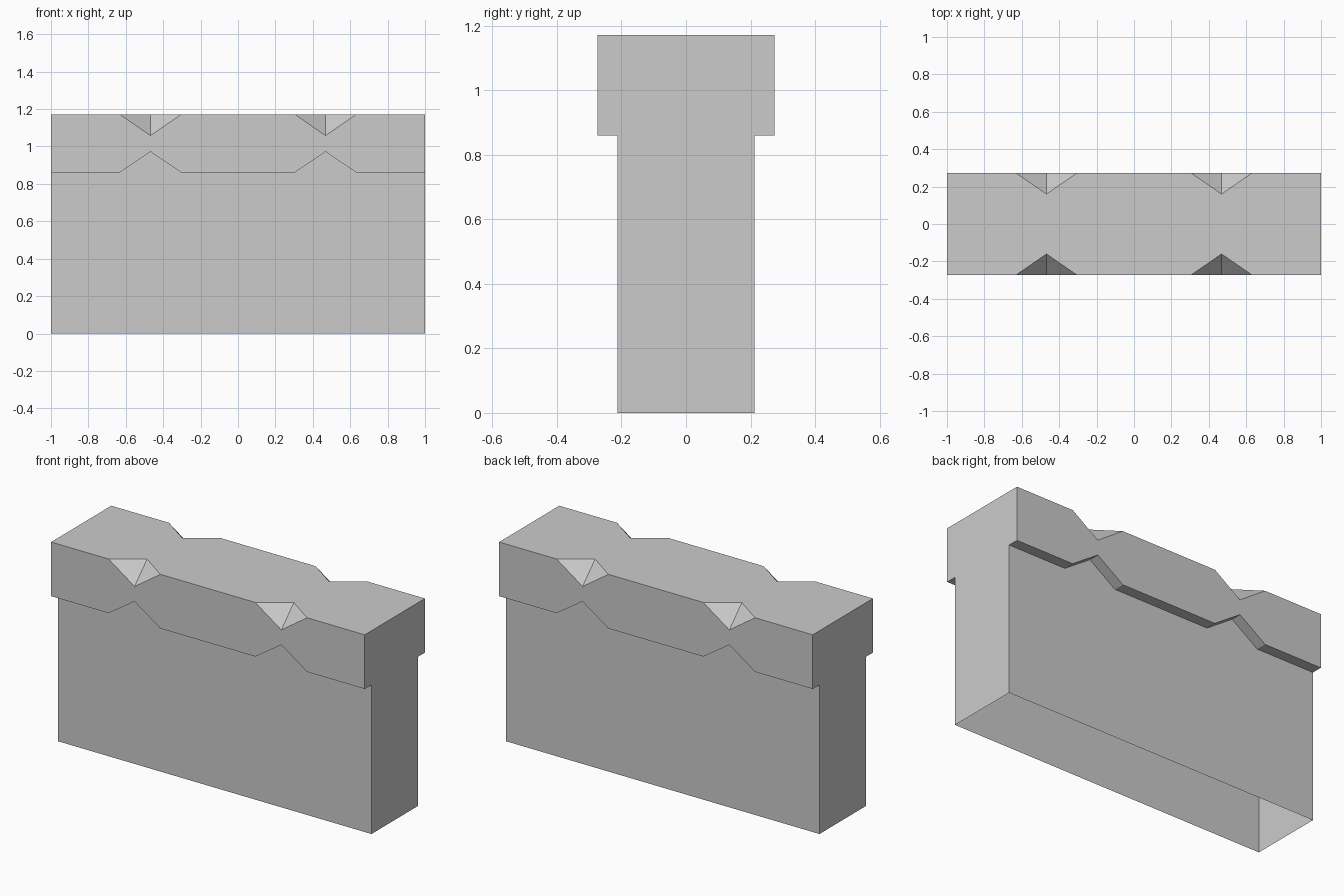
import bpy
import bmesh

# Remove the default object
cube = bpy.data.objects.get("Cube")
if cube:
    bpy.data.objects.remove(cube, do_unlink=True)

# Main dimensions
HALF_LENGTH = 1.0
WALL_Y, CAP_Y, NOTCH_Y = 0.212, 0.274, 0.16
LIP_Z, PEAK_Z, DIP_Z, TOP_Z = 0.86, 0.972, 1.058, 1.172
NOTCHES = (-0.468, 0.468)
NOTCH_HALF = 0.165

grey = bpy.data.materials.new("stone_grey")
grey.use_nodes = True
colour = (0.6, 0.6, 0.6, 1)
grey.diffuse_color = colour
grey.node_tree.nodes["Principled BSDF"].inputs["Base Color"].default_value = colour

bm = bmesh.new()


def face(points):
    return bm.faces.new([bm.verts.new(p) for p in points])


def notched_line(base, tip):
    """Line along the length that jogs to the tip value at every notch."""
    line = [(-HALF_LENGTH, base)]
    for x in NOTCHES:
        line += [(x - NOTCH_HALF, base), (x, tip), (x + NOTCH_HALF, base)]
    return line + [(HALF_LENGTH, base)]


lip = notched_line(LIP_Z, PEAK_Z)
rim = notched_line(TOP_Z, DIP_Z)
top_edge = notched_line(CAP_Y, NOTCH_Y)

for side in (-1, 1):
    wall_y, cap_y = side * WALL_Y, side * CAP_Y
    # Lower wall panel, open underneath
    face([(-HALF_LENGTH, wall_y, 0), (HALF_LENGTH, wall_y, 0)]
         + [(x, wall_y, z) for x, z in reversed(lip)])
    # Overhanging cap panel
    face([(x, cap_y, z) for x, z in lip] + [(x, cap_y, z) for x, z in reversed(rim)])
    # Underside of the overhang
    for (x1, z1), (x2, z2) in zip(lip, lip[1:]):
        face([(x1, wall_y, z1), (x2, wall_y, z2), (x2, cap_y, z2), (x1, cap_y, z1)])
    # Chipped facets along the top edge
    for x in NOTCHES:
        for end in (-NOTCH_HALF, NOTCH_HALF):
            face([(x + end, cap_y, TOP_Z), (x, cap_y, DIP_Z), (x, side * NOTCH_Y, TOP_Z)])

# Top surface
face([(x, -y, TOP_Z) for x, y in top_edge] + [(x, y, TOP_Z) for x, y in reversed(top_edge)])

# T-shaped ends
half = [(WALL_Y, 0), (WALL_Y, LIP_Z), (CAP_Y, LIP_Z), (CAP_Y, TOP_Z)]
outline = half + [(-y, z) for y, z in reversed(half)]
for x in (-HALF_LENGTH, HALF_LENGTH):
    face([(x, y, z) for y, z in outline])

bmesh.ops.remove_doubles(bm, verts=bm.verts, dist=0.0001)
bmesh.ops.recalc_face_normals(bm, faces=bm.faces)

mesh = bpy.data.meshes.new("capped_wall")
bm.to_mesh(mesh)
bm.free()
mesh.materials.append(grey)
wall = bpy.data.objects.new("capped_wall", mesh)
bpy.context.collection.objects.link(wall)
